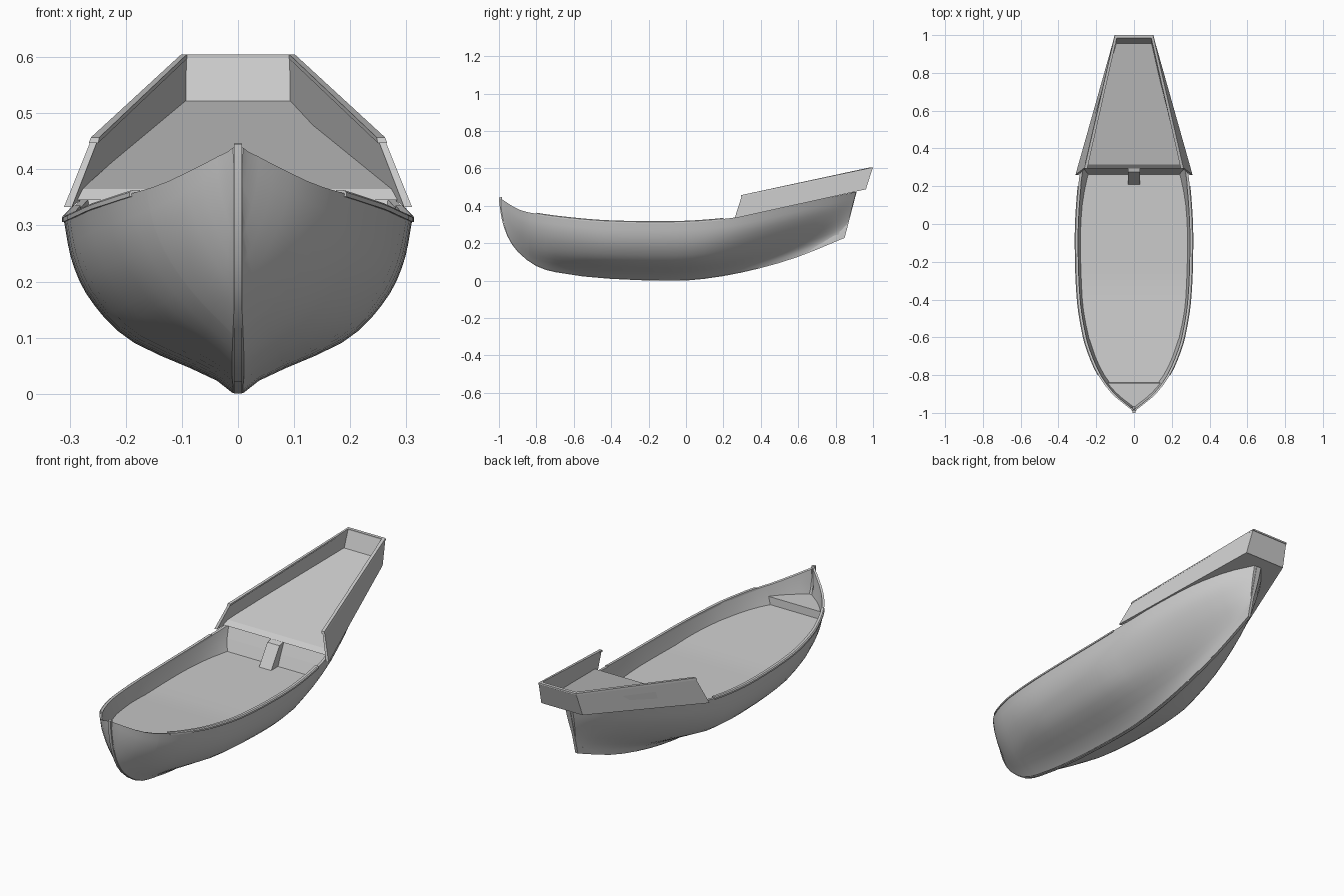
import bpy, bmesh, math
from mathutils import Vector

if "Cube" in bpy.data.objects:
    bpy.data.objects.remove(bpy.data.objects["Cube"])


def curve(table, u):
    """Smooth interpolation through (u, value) pairs."""
    n = len(table)
    if u <= table[0][0]:
        return table[0][1]
    if u >= table[-1][0]:
        return table[-1][1]
    i = max(k for k in range(n - 1) if table[k][0] <= u)

    def slope(k):
        a, b = table[max(k - 1, 0)], table[min(k + 1, n - 1)]
        return (b[1] - a[1]) / (b[0] - a[0])
    (x0, y0), (x1, y1) = table[i], table[i + 1]
    h = x1 - x0
    t = (u - x0) / h
    return (y0 * (2*t**3 - 3*t**2 + 1) + slope(i) * h * (t**3 - 2*t**2 + t)
            + y1 * (3*t**2 - 2*t**3) + slope(i + 1) * h * (t**3 - t**2))


def loft(name, rings, smooth=True):
    """Solid skinned through closed rings of points."""
    bm = bmesh.new()
    vs = [[bm.verts.new(p) for p in r] for r in rings]
    n = len(rings[0])
    for a, b in zip(vs, vs[1:]):
        for i in range(n):
            j = (i + 1) % n
            bm.faces.new((a[i], a[j], b[j], b[i]))
    bm.faces.new(vs[0])
    bm.faces.new(vs[-1])
    bmesh.ops.recalc_face_normals(bm, faces=bm.faces)
    me = bpy.data.meshes.new(name)
    bm.to_mesh(me)
    bm.free()
    ob = bpy.data.objects.new(name, me)
    bpy.context.collection.objects.link(ob)
    if smooth:
        bpy.context.view_layer.objects.active = ob
        ob.select_set(True)
        bpy.ops.object.shade_smooth_by_angle(angle=math.radians(35))
        ob.select_set(False)
    return ob


# hull lines: half breadth, sheer and keel heights along the length
BEAM = [(-1, .006), (-.985, .012), (-.965, .038), (-.9, .115), (-.8, .19), (-.7, .236),
        (-.6, .268), (-.4, .300), (-.1, .311), (.1, .304), (.3, .282), (.45, .243),
        (.6, .188), (.75, .105), (.845, .02)]
SHEER = [(-1, .445), (-.9, .383), (-.8, .357), (-.6, .331), (-.4, .316), (-.1, .312),
         (.1, .32), (.3, .344), (.6, .418), (.845, .474)]
KEEL = [(-1, .445), (-.987, .34), (-.955, .24), (-.9, .157), (-.8, .08), (-.7, .048),
        (-.55, .025), (-.4, .012), (-.2, .003), (0, .003), (.2, .027), (.4, .07),
        (.6, .13), (.845, .23)]
# section shapes: fraction of beam against fraction of depth
MID = [(0, .03), (.095, .16), (.19, .39), (.32, .645), (.54, .85), (.75, .95), (1, 1)]
BOW = [(0, .06), (.2, .36), (.5, .72), (.75, .91), (1, 1)]
STERN = [(0, .04), (.12, .07), (.25, .22), (.5, .6), (.75, .88), (1, 1)]


def side(u, t):
    """Point on the outer hull skin."""
    b, s, k = curve(BEAM, u), curve(SHEER, u), curve(KEEL, u)
    wb = min(max((-.45 - u) / .45, 0), 1)
    ws = min(max((u - .1) / .6, 0), 1)
    f = curve(MID, t) * (1 - wb - ws) + curve(BOW, t) * wb + curve(STERN, t) * ws
    rake = .065 * max(0, (u - .3) / .545)
    return Vector((max(b * f, .005), u + rake * t, k + (s - k) * t))


# hull with bulwark, main deck and raised foredeck
stations = [-.99, -.98, -.965, -.945, -.92, -.89, -.86, -.841, -.839, -.8, -.75, -.7]
stations += [-.6 + .07 * i for i in range(20)] + [.78, .82, .845]
rings = []
for u in stations:
    s, k = curve(SHEER, u), curve(KEEL, u)
    half = [side(u, i / 14) for i in range(15)]
    zd = max(.315 if u < -.84 else .238 + .04 * max(0, (-u - .3) / .54), k + .02)
    if u > .33:
        zd = s - .1
    zd = min(zd, s - .01)
    for z in (s, (s + zd) / 2, zd):
        p = side(u, (z - k) / (s - k))
        half.append(Vector((max(p.x - .013, .002), p.y, z)))
    half.append(Vector((0, half[-1].y, zd)))
    rings.append(half + [Vector((-p.x, p.y, p.z)) for p in reversed(half[:-1])])
loft("hull", rings)

# keel, stem and stern post
path = [(-1, .445), (-.998, .41)]
path += [(y, curve(KEEL, y) - .003) for y in
         (-.987, -.975, -.955, -.93, -.9, -.85, -.8, -.75, -.7, -.55, -.4, -.2, 0,
          .1, .2, .3, .4, .5, .6, .7, .8)]
path += [(.848, .228), (.88, .35), (.912, .473)]
rings = []
for i, (y, z) in enumerate(path):
    a, b = path[max(i - 1, 0)], path[min(i + 1, len(path) - 1)]
    d = Vector((b[0] - a[0], b[1] - a[1])).normalized()
    depth = .015 if z > .2 and y < 0 else .035
    iy, iz = y - d.y * depth, z + d.x * depth
    w = .007
    rings.append([(-w, y, z), (w, y, z), (w, iy, iz), (-w, iy, iz)])
loft("keel", rings)

# gunwale rails
for sx, label in ((1, "right"), (-1, "left")):
    rings = []
    for i in range(25):
        u = -.8 + i / 24
        x, z = curve(BEAM, u), curve(SHEER, u)
        rings.append([(sx * (x + dx), u, z + dz) for dx, dz in
                      ((.003, -.006), (.003, .002), (-.002, .006), (-.015, .006), (-.015, -.004))])
    loft("gunwale_rail_" + label, rings)


def mirror_path(front, rear):
    """Right front, right rear, left rear, left front."""
    flip = lambda p: (-p[0], p[1], p[2])
    return [front, rear, flip(rear), flip(front)]


# sterncastle walls wrapping around both sides and the transom
corners = [mirror_path(*c) for c in (
    ((.310, .26, .333), (.112, .962, .488)),
    ((.262, .298, .452), (.102, .998, .602)),
    ((.250, .298, .452), (.092, .985, .602)),
    ((.296, .26, .333), (.093, .945, .488)))]
loft("sterncastle_wall", list(zip(*corners)), False)

# rail capping the sterncastle
corners = [mirror_path(*c) for c in (
    ((.266, .293, .447), (.103, 1.0, .597)),
    ((.262, .295, .457), (.101, 1.0, .605)),
    ((.247, .295, .457), (.091, .984, .605)),
    ((.249, .293, .447), (.091, .984, .597)))]
loft("sterncastle_rail", list(zip(*corners)), False)

# sloping poop deck
loft("poop_deck", [
    [(-.278, .315, .365), (.278, .315, .365), (.288, .295, .345), (-.288, .295, .345)],
    [(-.102, .955, .522), (.102, .955, .522), (.108, .955, .488), (-.108, .955, .488)]], False)

# bulkhead below the front of the poop deck, fitted inside the hull
rings = []
for z, y in ((.345, .31), (.29, .285), (.23, .26)):
    k, s = curve(KEEL, y), curve(SHEER, y)
    w = side(y, min((z - k) / (s - k), 1)).x - .006
    rings.append([(-w, y, z), (w, y, z), (w - .01, y + .04, z), (.01 - w, y + .04, z)])
loft("poop_bulkhead", rings, False)

# steep companion ramp up to the poop
loft("companion_ramp", [[(x, .315, .345), (x, .275, .335), (x, .205, .23), (x, .315, .23)]
                        for x in (-.033, .033)], False)
